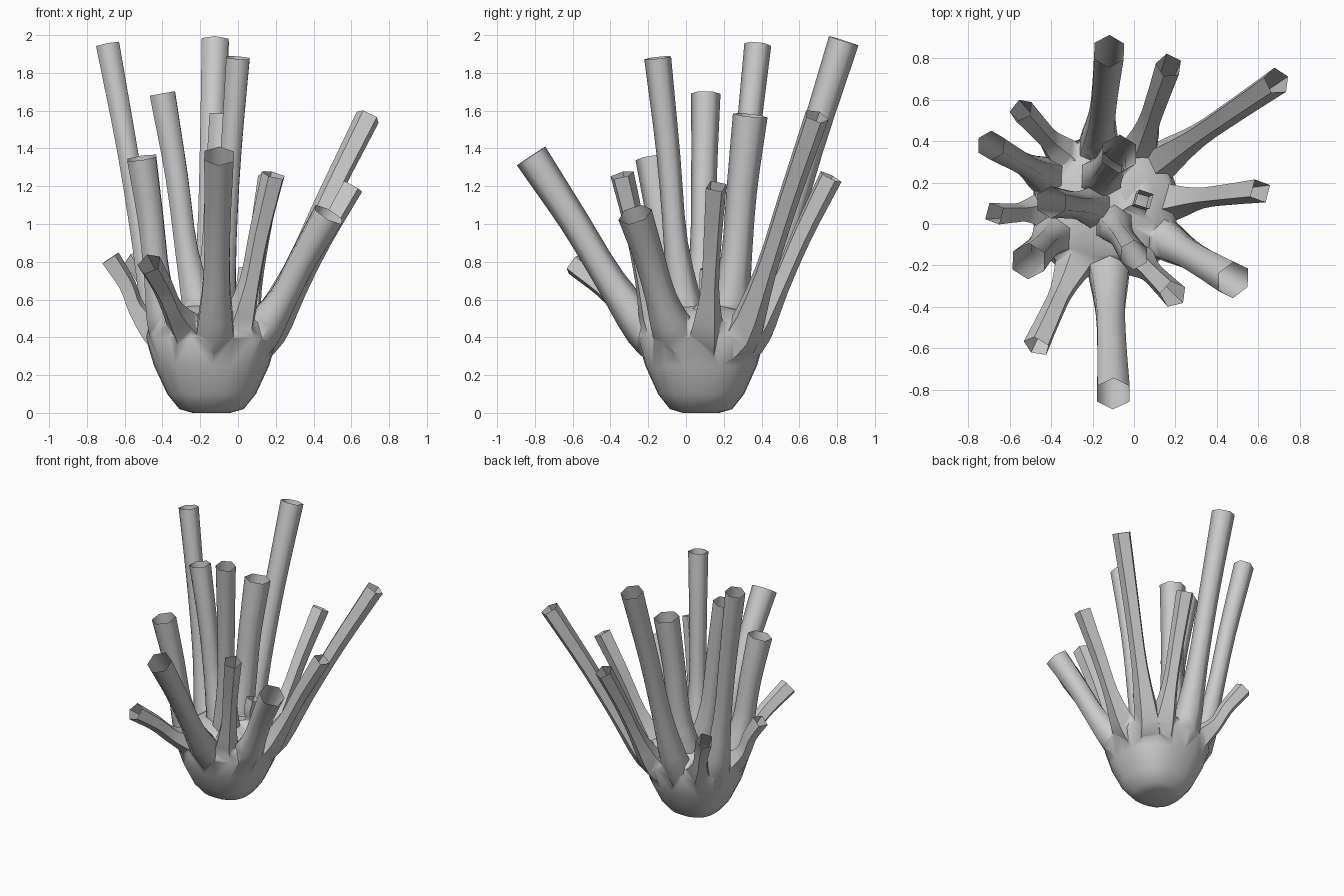
import bpy, bmesh, math
from mathutils import Vector

if "Cube" in bpy.data.objects:
    bpy.data.objects.remove(bpy.data.objects["Cube"])

CENTRE = Vector((-0.14, 0.08, 0))
CORE = CENTRE + Vector((0, 0, 0.22))


def loft(name, rings):
    # closed solid through a list of rings with equal point counts
    bm = bmesh.new()
    loops = [[bm.verts.new(p) for p in r] for r in rings]
    n = len(loops[0])
    for a, b in zip(loops, loops[1:]):
        for i in range(n):
            j = (i + 1) % n
            bm.faces.new((a[i], a[j], b[j], b[i]))
    bm.faces.new(loops[0][::-1])
    bm.faces.new(loops[-1])
    bmesh.ops.recalc_face_normals(bm, faces=bm.faces[:])
    mesh = bpy.data.meshes.new(name)
    bm.to_mesh(mesh)
    bm.free()
    obj = bpy.data.objects.new(name, mesh)
    bpy.context.collection.objects.link(obj)
    return obj


def spline(pts, steps):
    # Catmull-Rom through 4D points (x, y, z, radius)
    ext = [pts[0] * 2 - pts[1]] + pts + [pts[-1] * 2 - pts[-2]]
    out = []
    for k in range(len(pts) - 1):
        a, b, c, d = ext[k:k + 4]
        for s in range(steps):
            t = s / steps
            out.append(0.5 * (b * 2 + (c - a) * t + (a * 2 - b * 5 + c * 4 - d) * t * t
                              + (b * 3 - a - c * 3 + d) * t ** 3))
    return out + [pts[-1]]


def tube(name, root_xy, tip, r):
    # thin tubes get fewer sides; roots sit lower towards the rim
    sides = 4 if r < 0.06 else 5 if r < 0.067 else 6
    root = Vector((*root_xy, 0))
    root.z = 0.53 - 0.9 * (root - CENTRE).length ** 2
    tip = Vector(tip)
    # slight outward sag near the root, stronger on short tubes
    out = (tip - root) * Vector((1, 1, 0)).to_3d().length / math.sqrt(2)
    out.z = 0
    sag = out.normalized() * (0.03 if tip.z < 0.9 else 0.015)
    path = [root.lerp(CORE, 0.4), root, root.lerp(tip, 0.28) + sag, root.lerp(tip, 0.62), tip]
    radii = [0.13, 0.065 + 0.55 * r, 0.94 * r, 0.92 * r, 1.05 * r]
    samples = spline([Vector((*p, q)) for p, q in zip(path, radii)], 3)
    rings = []
    for i, s in enumerate(samples):
        a, b = samples[max(i - 1, 0)], samples[min(i + 1, len(samples) - 1)]
        d = (b - a).to_3d().normalized()
        u = (Vector((1, 0, 0)) - d * d.x).normalized()
        v = d.cross(u)
        rings.append([s.to_3d() + (u * math.cos(w) + v * math.sin(w)) * s.w
                      for w in (0.5 + 2 * math.pi * k / sides for k in range(sides))])
    return loft(name, rings), sum(rings[-1], Vector()) / sides


# Base bowl: height and half width of each rounded-square ring
rings = []
for z, half in [(0, .10), (.02, .17), (.10, .235), (.25, .305),
                (.40, .35), (.48, .33), (.54, .24), (.57, .10)]:
    ring = []
    for k in range(20):
        c, s = math.cos(k * math.pi / 10), math.sin(k * math.pi / 10)
        f = half * (abs(c) ** 2.6 + abs(s) ** 2.6) ** (-1 / 2.6)
        ring.append(CENTRE + Vector((c * f, s * f * 0.97, z)))
    rings.append(ring)
body = loft("coral", rings)

# Branch tubes: root on the bowl, tip, radius
branches = [
    ((-.17, .36), (-.12, .835, 1.97), .078),
    ((.03, .36), (.17, .765, 1.25), .062),
    ((.12, .30), (.69, .69, 1.57), .065),
    ((.18, .11), (.61, .16, 1.20), .059),
    ((.13, -.07), (.48, -.27, 1.05), .088),
    ((0, -.15), (.19, -.34, 1.26), .063),
    ((-.12, -.22), (-.10, -.82, 1.36), .086),
    ((-.28, -.18), (-.47, -.59, .79), .064),
    ((-.38, -.05), (-.51, -.18, 1.35), .084),
    ((-.44, .06), (-.675, .05, .82), .056),
    ((-.41, .22), (-.69, .38, 1.95), .068),
    ((-.33, .32), (-.545, .55, .82), .06),
    ((0, .09), (.05, .12, .76), .05),
    ((-.16, .22), (-.07, .34, 1.575), .088),
    ((-.10, 0), (0, -.15, 1.88), .068),
    ((-.20, .08), (-.40, .105, 1.69), .074),
]

# Fuse every branch into the base
tips = []
for i, (root, tip, r) in enumerate(branches):
    branch, mouth = tube(f"branch_{i + 1}", root, tip, r)
    tips.append(mouth)
    mod = body.modifiers.new("fuse", 'BOOLEAN')
    mod.operation, mod.solver, mod.object = 'UNION', 'EXACT', branch
    bpy.context.view_layer.update()
    fused = bpy.data.meshes.new_from_object(
        body.evaluated_get(bpy.context.evaluated_depsgraph_get()))
    body.modifiers.clear()
    body.data = fused
    bpy.data.objects.remove(branch)

# Open the tube mouths
bm = bmesh.new()
bm.from_mesh(body.data)
caps = [f for f in bm.faces
        if any((f.calc_center_median() - t).length < 0.015 for t in tips)]
bmesh.ops.delete(bm, geom=caps, context='FACES')
bm.to_mesh(body.data)
bm.free()
body.data.name = "coral"

bpy.context.view_layer.objects.active = body
body.select_set(True)
bpy.ops.object.shade_smooth_by_angle(angle=math.radians(62))
